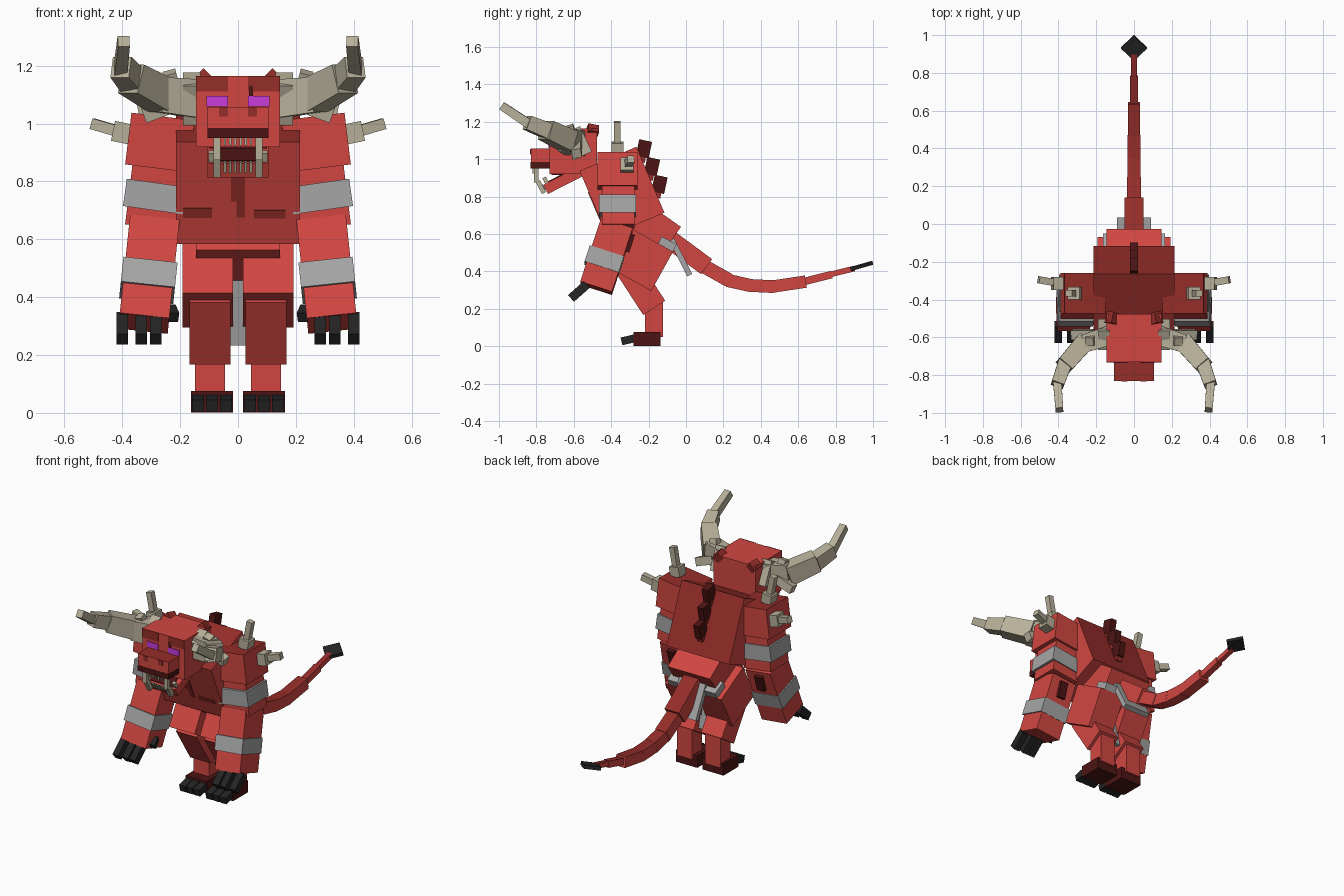
import bpy, bmesh, math
from mathutils import Euler, Matrix, Vector

old = bpy.data.objects.get("Cube")
if old:
    bpy.data.objects.remove(old, do_unlink=True)


def material(name, r, g, b):
    m = bpy.data.materials.new(name)
    m.use_nodes = True
    m.diffuse_color = (r, g, b, 1)
    m.node_tree.nodes["Principled BSDF"].inputs["Base Color"].default_value = (r, g, b, 1)
    return m


RED = material("red_hide", 0.64, 0.062, 0.053)
DARK = material("dark_red_hide", 0.30, 0.026, 0.022)
MAROON = material("maroon", 0.075, 0.007, 0.007)
GREY = material("grey_metal", 0.38, 0.38, 0.38)
HORN = material("horn_beige", 0.47, 0.43, 0.32)
BLACK = material("black_claw", 0.018, 0.018, 0.018)
EYE = material("magenta_eye", 0.58, 0.045, 0.70)


def build(name, matrix, size, mat, taper=1.0, back=None):
    """Box with optional taper at +z; `back` colours faces that point upward."""
    bm = bmesh.new()
    bmesh.ops.create_cube(bm, size=1)
    for v in bm.verts:
        if v.co.z > 0:
            v.co.x *= taper
            v.co.y *= taper
    bmesh.ops.transform(bm, matrix=matrix @ Matrix.Diagonal((*size, 1)), verts=bm.verts)
    bmesh.ops.recalc_face_normals(bm, faces=bm.faces)
    bm.normal_update()
    me = bpy.data.meshes.new(name)
    me.materials.append(mat)
    if back:
        me.materials.append(back)
        for f in bm.faces:
            f.material_index = int(f.normal.z > 0.3)
    bm.to_mesh(me)
    bm.free()
    ob = bpy.data.objects.new(name, me)
    bpy.context.collection.objects.link(ob)
    return ob


def box(name, center, size, mat, rot=(0, 0, 0), order="XYZ", **kw):
    e = Euler([math.radians(a) for a in rot], order).to_matrix().to_4x4()
    return build(name, Matrix.Translation(center) @ e, size, mat, **kw)


def beam(name, a, b, w, h, mat, **kw):
    """Box running from a to b, w wide and h high."""
    a, b = Vector(a), Vector(b)
    d = b - a
    q = d.to_track_quat("Z", "Y").to_matrix().to_4x4()
    return build(name, Matrix.Translation((a + b) / 2) @ q, (w, h, d.length), mat, **kw)


def box_pair(name, center, size, mat, rot=(0, 0, 0), **kw):
    for s, side in ((1, "left"), (-1, "right")):
        box(f"{side}_{name}", (s * center[0], *center[1:]), size, mat,
            (rot[0], s * rot[1], s * rot[2]), **kw)


def beam_pair(name, a, b, w, h, mat, **kw):
    for s, side in ((1, "left"), (-1, "right")):
        beam(f"{side}_{name}", (s * a[0], *a[1:]), (s * b[0], *b[1:]), w, h, mat, **kw)


# Torso, with dark patches on the chest
box("chest", (0, -0.342, 0.825), (0.43, 0.33, 0.383), RED, (23, 0, 0), back=DARK)
box("abdomen", (0, -0.20, 0.60), (0.29, 0.24, 0.26), RED, (-35, 0, 0))
tilt = Matrix.Rotation(math.radians(23), 3, "X")
for i, (x, z, w, h) in enumerate(((0, 0.02, 0.05, 0.10), (0.01, -0.06, 0.03, 0.06),
                                  (-0.14, -0.075, 0.10, 0.035), (0.11, -0.08, 0.11, 0.03))):
    pos = Vector((0, -0.342, 0.825)) + tilt @ Vector((x, -0.166, z))
    box(f"chest_patch_{i}", pos, (w, 0.006, h), DARK, (23, 0, 0))

# Spines down the back
for i, (y, z) in enumerate(((-0.225, 1.055), (-0.182, 0.96), (-0.142, 0.865))):
    box(f"back_spine_{i}", (0, y, z), (0.04, 0.07, 0.09), MAROON, (-12, 0, 0))
    box(f"back_spine_root_{i}", (0, y - 0.02, z - 0.045), (0.036, 0.06, 0.05), DARK, (-12, 0, 0))

# Head, muzzle and jaw
box("head", (0, -0.603, 1.042), (0.29, 0.255, 0.245), RED)
box("muzzle", (0, -0.77, 1.02), (0.21, 0.12, 0.075), RED, back=DARK)
box("upper_lip", (0, -0.77, 0.968), (0.212, 0.122, 0.034), MAROON)
box("jaw", (0, -0.635, 0.897), (0.21, 0.26, 0.055), RED, (27, 0, 0))
box("mouth_floor", (0, -0.65, 0.922), (0.15, 0.23, 0.008), MAROON, (27, 0, 0))
box("mouth_roof", (0, -0.61, 0.918), (0.20, 0.22, 0.008), MAROON)
box_pair("ear", (0.115, -0.50, 1.15), (0.052, 0.06, 0.052), DARK, (-15, 45, 0))
box_pair("eye", (0.072, -0.732, 1.078), (0.075, 0.008, 0.036), EYE)
box_pair("brow", (0.09, -0.731, 1.138), (0.11, 0.006, 0.054), DARK)
box_pair("nostril", (0.05, -0.831, 1.04), (0.03, 0.006, 0.03), DARK)
box("scar", (0.045, -0.732, 1.112), (0.014, 0.008, 0.035), MAROON)

# Teeth
box_pair("upper_fang", (0.073, -0.80, 0.915), (0.025, 0.025, 0.08), HORN)
box_pair("lower_fang", (0.073, -0.775, 0.85), (0.025, 0.025, 0.07), HORN, (27, 0, 0))
box_pair("side_fang", (0.092, -0.745, 0.875), (0.02, 0.02, 0.06), HORN, (27, 0, 0))
for i in range(6):
    x = -0.045 + i * 0.018
    box(f"upper_tooth_{i}", (x, -0.815, 0.938), (0.008, 0.01, 0.028), HORN)
    box(f"lower_tooth_{i}", (x, -0.765, 0.85), (0.009, 0.01, 0.04), HORN, (27, 0, 0))

# Horns: chained segments that thin toward the tip
horn = [(0.13, -0.59, 1.085), (0.27, -0.635, 1.10), (0.37, -0.75, 1.155),
        (0.405, -0.85, 1.195), (0.395, -0.985, 1.285)]
for i, (w, h) in enumerate(((0.105, 0.135), (0.10, 0.115), (0.075, 0.085), (0.045, 0.05))):
    a, b = Vector(horn[i]), Vector(horn[i + 1])
    beam_pair(f"horn_{i}", a - (b - a) * 0.1, b, w, h, HORN, taper=0.9)
box_pair("horn_collar", (0.16, -0.585, 1.085), (0.06, 0.11, 0.15), HORN, (25, 0, 0))
box_pair("horn_knob_top", (0.23, -0.615, 1.15), (0.045, 0.045, 0.06), HORN, (20, 15, 0))
box_pair("horn_knob_low", (0.27, -0.585, 1.05), (0.12, 0.05, 0.05), HORN, (10, 20, 0))

# Arms with metal bands
box_pair("shoulder", (0.27, -0.367, 0.935), (0.22, 0.215, 0.18), RED, (0, -7, 0), back=DARK)
box_pair("upper_arm", (0.285, -0.362, 0.75), (0.185, 0.175, 0.22), RED, (0, -7, 0))
box_pair("upper_arm_band", (0.288, -0.367, 0.748), (0.208, 0.198, 0.095), GREY, (0, -8, 0))
box_pair("forearm", (0.308, -0.425, 0.48), (0.172, 0.178, 0.36), RED, (-18, -6, 0))
box_pair("forearm_band", (0.31, -0.437, 0.458), (0.188, 0.192, 0.09), GREY, (-18, -6, 0))
box_pair("elbow_spur", (0.30, -0.312, 0.555), (0.05, 0.05, 0.10), MAROON, (-18, 0, 0))
for i, x in enumerate((0.40, 0.335, 0.285)):
    beam_pair(f"finger_claw_{i}", (x, -0.53, 0.33), (x, -0.615, 0.255), 0.04, 0.048, BLACK)
beam_pair("thumb_claw", (0.235, -0.47, 0.36), (0.222, -0.52, 0.33), 0.035, 0.035, BLACK)

# Shoulder spikes
box_pair("top_spike_base", (0.315, -0.367, 1.06), (0.065, 0.065, 0.06), HORN, (0, 10, 0))
beam_pair("top_spike", (0.32, -0.367, 1.07), (0.345, -0.367, 1.20), 0.035, 0.035, HORN)
beam_pair("side_spike_base", (0.36, -0.315, 0.96), (0.432, -0.315, 0.975), 0.07, 0.07, HORN)
beam_pair("side_spike", (0.42, -0.31, 0.975), (0.505, -0.295, 1.0), 0.038, 0.038, HORN)

# Legs and clawed feet
box_pair("thigh", (0.105, -0.235, 0.46), (0.175, 0.246, 0.24), RED, (-29, 0, 0))
box_pair("shin", (0.097, -0.24, 0.3125), (0.142, 0.14, 0.257), RED, (33, 0, 0))
box_pair("ankle", (0.097, -0.172, 0.15), (0.105, 0.097, 0.20), RED)
box_pair("foot", (0.09, -0.208, 0.039), (0.145, 0.145, 0.074), MAROON)
for i, x in enumerate((0.042, 0.09, 0.138)):
    beam_pair(f"toe_claw_{i}", (x, -0.25, 0.048), (x, -0.345, 0.025), 0.042, 0.042, BLACK)

# Tail: chained segments ending in a flat diamond
tail = [(-0.10, 0.58), (0.10, 0.425), (0.22, 0.352), (0.33, 0.325), (0.46, 0.318),
        (0.63, 0.345), (0.77, 0.383), (0.89, 0.415)]
widths = (0.10, 0.075, 0.07, 0.068, 0.066, 0.04, 0.03)
for i, w in enumerate(widths):
    (y0, z0), (y1, z1) = tail[i], tail[i + 1]
    beam(f"tail_{i}", (0, y0, z0), (0, y1 + 0.01, z1), w, w, RED, back=DARK)
box("tail_tip", (0, 0.932, 0.427), (0.098, 0.098, 0.022), BLACK, (16, 0, 45), order="ZYX")

# Metal belt and hanging flaps
box("back_belt", (0, -0.10, 0.545), (0.33, 0.09, 0.045), GREY, (-28, 0, 0))
beam("back_flap", (0, -0.077, 0.57), (0, 0.02, 0.38), 0.18, 0.03, GREY)
beam("front_flap", (0, -0.22, 0.49), (0, -0.17, 0.235), 0.06, 0.02, GREY)
